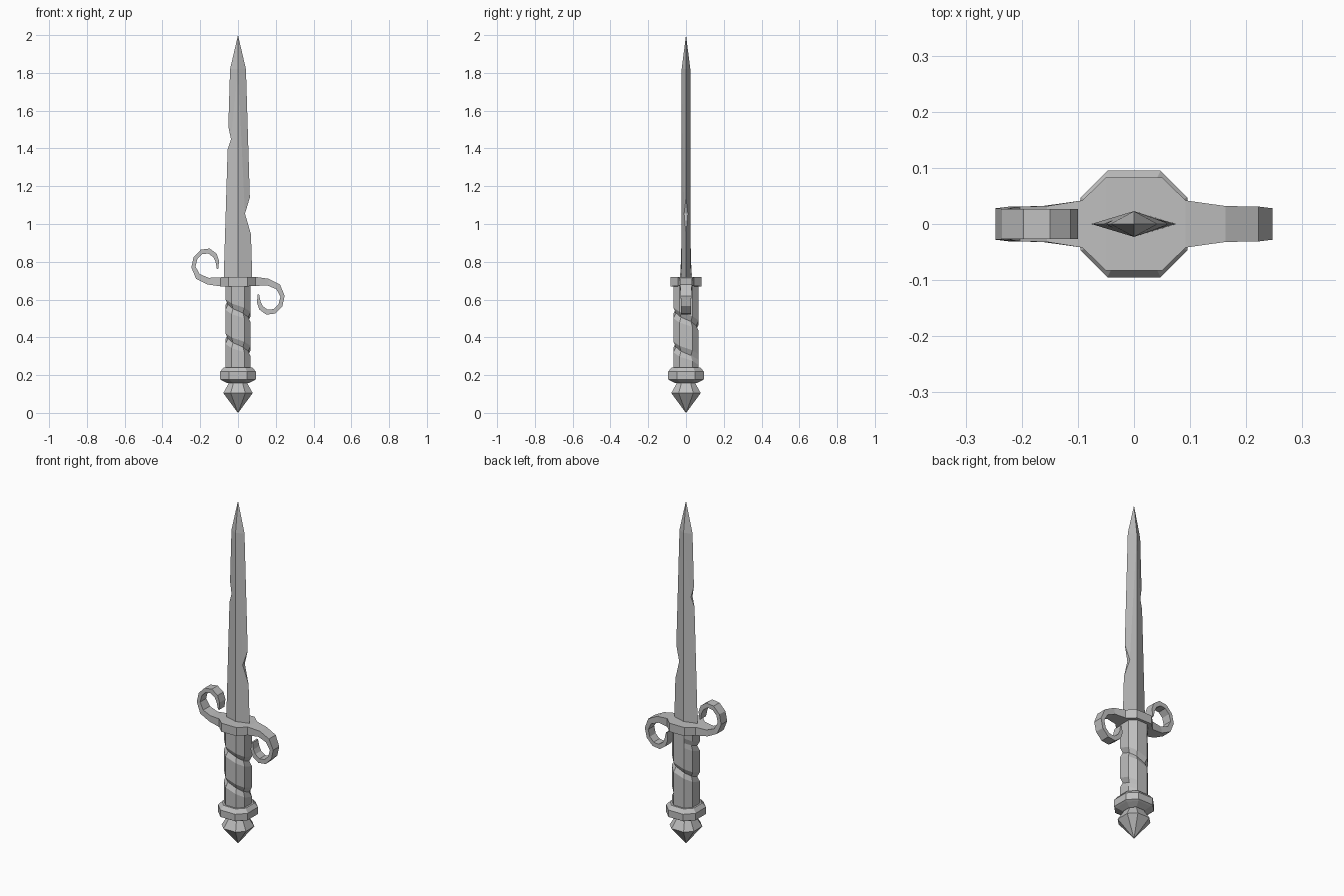
import bpy
import bmesh

if "Cube" in bpy.data.objects:
    bpy.data.objects.remove(bpy.data.objects["Cube"], do_unlink=True)

grey = bpy.data.materials.new("plain grey metal")
grey.use_nodes = True
colour = (0.52, 0.52, 0.52, 1)
grey.diffuse_color = colour
grey.node_tree.nodes["Principled BSDF"].inputs["Base Color"].default_value = colour

# Corners of a chamfered square, counter-clockwise from the front
K = 0.5
OCT = [(-K, -1), (K, -1), (1, -K), (1, K), (K, 1), (-K, 1), (-1, K), (-1, -K)]


def finish(name, bm):
    bmesh.ops.remove_doubles(bm, verts=bm.verts, dist=0.0002)
    bmesh.ops.dissolve_degenerate(bm, edges=bm.edges, dist=0.0002)
    bmesh.ops.recalc_face_normals(bm, faces=bm.faces)
    mesh = bpy.data.meshes.new(name)
    bm.to_mesh(mesh)
    bm.free()
    mesh.materials.append(grey)
    obj = bpy.data.objects.new(name, mesh)
    bpy.context.collection.objects.link(obj)
    return obj


def loft(name, rings):
    """Join equal-sized rings of points and cap both ends."""
    bm = bmesh.new()
    loops = [[bm.verts.new(p) for p in ring] for ring in rings]
    n = len(loops[0])
    for a, b in zip(loops, loops[1:]):
        for i in range(n):
            k = (i + 1) % n
            bm.faces.new((a[i], a[k], b[k], b[i]))
    bm.faces.new(loops[0])
    bm.faces.new(loops[-1])
    return finish(name, bm)


def turned(name, profile):
    return loft(name, [[(x * r, y * r, z) for x, y in OCT] for r, z in profile])


# Pommel and collar
turned("pommel", [(0.0005, 0), (0.078, 0.105), (0.05, 0.155), (0.05, 0.18)])
turned("collar", [(0.055, 0.157), (0.085, 0.172), (0.095, 0.178),
                  (0.095, 0.218), (0.077, 0.24)])


# Grip with a groove spiralling down around it
def build_grip():
    bm = bmesh.new()
    pitch, radius, bottom, top = 0.18, 0.067, 0.21, 0.69
    columns = []
    for j in range(-24, 26):
        x, y = OCT[j % 8]
        column = []
        for offset, depth in ((0, 0.8), (0.028, 1), (0.152, 1), (pitch, 0.8)):
            z = 0.54 - pitch * (j - 0.5) / 8 + offset
            grooved = depth < 1 and 0.29 < z < 0.61
            r = radius * (depth if grooved else 1)
            column.append((x * r, y * r, min(max(z, bottom), top)))
        columns.append(column)
    for a, b in zip(columns, columns[1:]):
        for i in range(3):
            quad = (a[i], b[i], b[i + 1], a[i + 1])
            if len({round(p[2], 4) for p in quad}) > 1:
                bm.faces.new([bm.verts.new(p) for p in quad])
    return finish("grip", bm)


build_grip()

# Guard: stations of (outer x, outer z, inner x, inner z, half depth)
arm = [
    (0.05, 0.72, 0.05, 0.67, 0.083),
    (0.092, 0.72, 0.092, 0.672, 0.042),
    (0.163, 0.71, 0.155, 0.675, 0.032),
    (0.222, 0.68, 0.203, 0.655, 0.031),
    (0.247, 0.62, 0.225, 0.615, 0.028),
    (0.235, 0.565, 0.215, 0.575, 0.027),
    (0.197, 0.526, 0.19, 0.55, 0.027),
    (0.15, 0.52, 0.158, 0.546, 0.027),
    (0.113, 0.547, 0.131, 0.565, 0.027),
    (0.1, 0.585, 0.119, 0.59, 0.027),
    (0.105, 0.63, 0.112, 0.627, 0.025),
]


def station(ox, oz, ix, iz, d):
    return [(ox, -d, oz), (ox, d, oz), (ix, d, iz), (ix, -d, iz)]


# The other arm is the same one turned half way about the depth axis
MID = 0.695
turned_arm = [(-ix, 2 * MID - iz, -ox, 2 * MID - oz, d)
              for ox, oz, ix, iz, d in reversed(arm)]
loft("guard", [station(*s) for s in turned_arm + arm])


# Blade: diamond section with a nick cut in each edge
def build_blade():
    bm = bmesh.new()
    base, shoulder, tip, thick = 0.7, 1.82, 2.0, 0.023

    def edge(z):
        return 0.076 + (0.042 - 0.076) * (z - base) / (shoulder - base)

    def face(*points):
        bm.faces.new([bm.verts.new(p) for p in points])

    for side, low, mid, high in ((1, 0.945, 1.055, 1.14), (-1, 1.395, 1.45, 1.515)):
        nick_x = 0.037
        nick_y = thick * (1 - nick_x / edge(mid))
        rim = [(side * edge(z), 0, z) for z in (base, low, high, shoulder)]
        nick = {s: (side * nick_x, s * nick_y, mid) for s in (-1, 1)}
        for s in (-1, 1):
            ridge_low, ridge_high = (0, s * thick, base), (0, s * thick, shoulder)
            face(ridge_low, rim[0], rim[1], nick[s], ridge_high)
            face(nick[s], rim[2], rim[3], ridge_high)
            face(ridge_high, rim[3], (0, 0, tip))
        face(rim[1], nick[-1], nick[1])
        face(rim[2], nick[-1], nick[1])
        face((0, -thick, base), rim[0], (0, thick, base))
    return finish("blade", bm)


build_blade()
